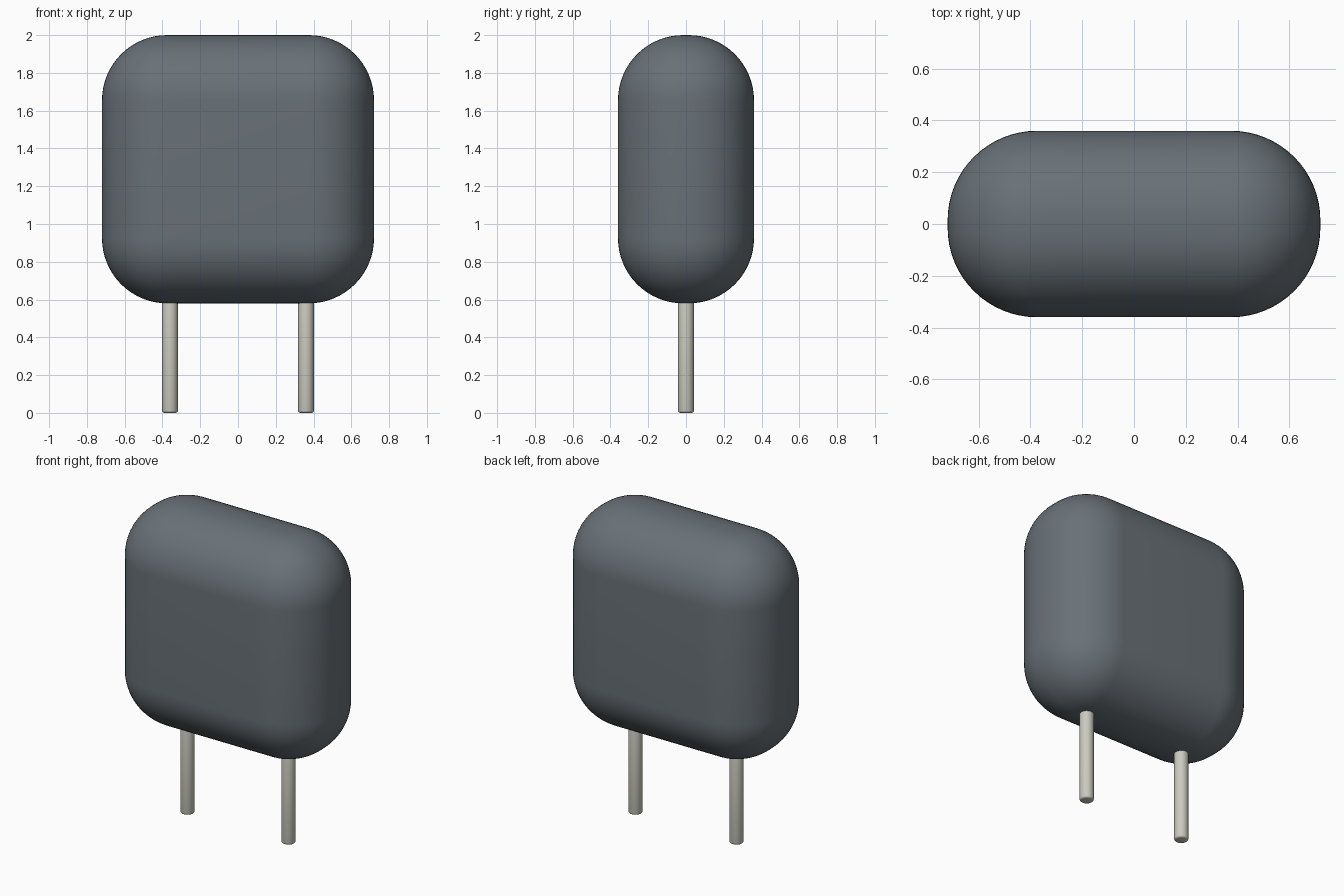
import bpy
import math

cube = bpy.data.objects.get("Cube")
if cube:
    bpy.data.objects.remove(cube, do_unlink=True)


def material(name, color):
    mat = bpy.data.materials.new(name)
    mat.use_nodes = True
    mat.diffuse_color = color
    mat.node_tree.nodes["Principled BSDF"].inputs["Base Color"].default_value = color
    return mat


def finish(name, mat, bevel_width, segments):
    """Name and colour the active object, round its edges and shade it smooth."""
    obj = bpy.context.object
    obj.name = obj.data.name = name
    obj.data.materials.append(mat)
    bpy.ops.object.transform_apply(location=False, rotation=False, scale=True)
    bevel = obj.modifiers.new("Rounded edges", 'BEVEL')
    bevel.width = bevel_width
    bevel.segments = segments
    bevel.limit_method = 'ANGLE'
    bevel.angle_limit = math.radians(40)
    bpy.ops.object.modifier_apply(modifier=bevel.name)
    bpy.ops.object.shade_smooth_by_angle(angle=math.radians(40))
    return obj


slate = material("slate grey", (0.14, 0.165, 0.185, 1))
metal = material("pale metal", (0.59, 0.59, 0.52, 1))

# Rounded body
bottom, top = 0.58, 2.0
bpy.ops.mesh.primitive_cube_add(size=1, location=(0, 0, (bottom + top) / 2))
bpy.context.object.scale = (1.44, 0.72, top - bottom)
finish("body", slate, 0.345, 16)

# Two pins, running a little way into the body
pin_length = 0.68
for name, side in (("left_pin", 1), ("right_pin", -1)):
    bpy.ops.mesh.primitive_cylinder_add(
        vertices=32, radius=0.042, depth=pin_length,
        location=(side * 0.36, 0, pin_length / 2))
    finish(name, metal, 0.012, 3)
